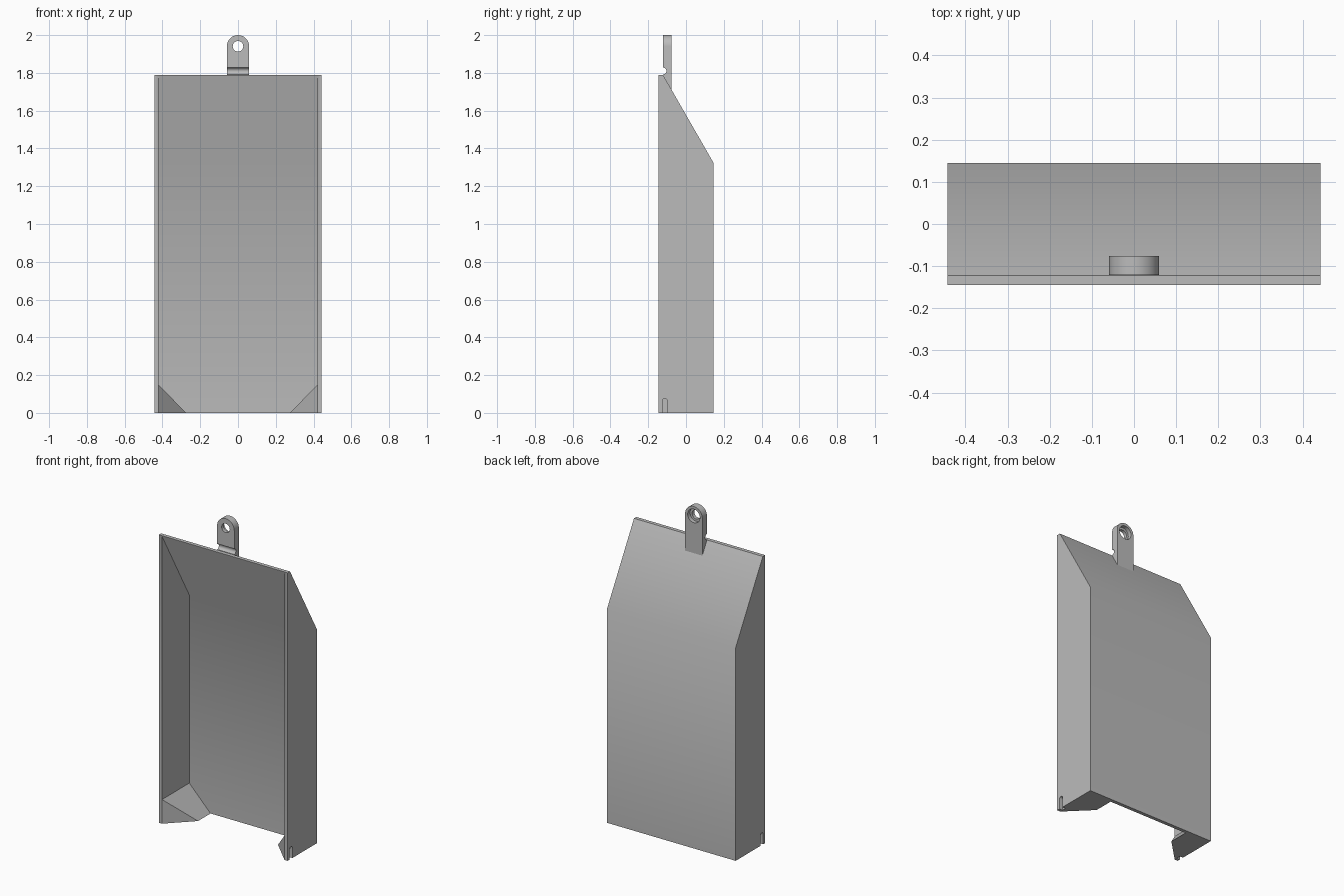
import bpy, bmesh, math
from mathutils import Vector

if "Cube" in bpy.data.objects:
    bpy.data.objects.remove(bpy.data.objects["Cube"])

grey = bpy.data.materials.new("plain grey")
grey.diffuse_color = (0.5, 0.5, 0.5, 1)
grey.use_nodes = True
grey.node_tree.nodes["Principled BSDF"].inputs["Base Color"].default_value = grey.diffuse_color


def make(name, bm):
    bmesh.ops.recalc_face_normals(bm, faces=bm.faces)
    mesh = bpy.data.meshes.new(name)
    bm.to_mesh(mesh)
    bm.free()
    mesh.materials.append(grey)
    obj = bpy.data.objects.new(name, mesh)
    bpy.context.collection.objects.link(obj)
    return obj


def prism(name, points, axis, a, b):
    """Extrude a flat outline along axis: 'x' takes (y, z), 'y' takes (x, z)."""
    bm = bmesh.new()
    place = (lambda p: (a, *p)) if axis == 'x' else (lambda p: (p[0], a, p[1]))
    face = bm.faces.new([bm.verts.new(place(p)) for p in points])
    moved = bmesh.ops.extrude_face_region(bm, geom=[face])["geom"]
    shift = Vector((b - a, 0, 0)) if axis == 'x' else Vector((0, b - a, 0))
    bmesh.ops.translate(bm, vec=shift, verts=[v for v in moved if isinstance(v, bmesh.types.BMVert)])
    return make(name, bm)


def arc(cx, cz, r, start, end, n):
    return [(cx + r * math.cos(math.radians(start + (end - start) * i / n)),
             cz + r * math.sin(math.radians(start + (end - start) * i / n))) for i in range(n + 1)]


def circle(cx, cz, r, n=32):
    return arc(cx, cz, r, 0, 360, n)[:-1]


def cut(obj, *cutters):
    for c in cutters:
        m = obj.modifiers.new("cut", 'BOOLEAN')
        m.operation, m.solver, m.object = 'DIFFERENCE', 'EXACT', c
    dg = bpy.context.evaluated_depsgraph_get()
    mesh = bpy.data.meshes.new_from_object(obj.evaluated_get(dg))
    obj.modifiers.clear()
    obj.data = mesh
    for c in cutters:
        bpy.data.objects.remove(c)


def smooth(obj):
    obj.data.shade_smooth()
    obj.data.set_sharp_from_angle(angle=math.radians(35))


# Cover: sloped-top shell, open at the front and bottom, with a slot in each side
W, D, T = 0.443, 0.145, 0.022
cover = prism("cover", [(-D, 0), (D, 0), (D, 1.325), (-0.122, 1.79), (-D, 1.79)], 'x', -W, W)
hollow = prism("hollow", [(-0.2, -0.1), (D - T, -0.1), (D - T, 1.319), (-0.2, 1.882)], 'x', -W + T, W - T)
slot = prism("slot", [(-0.125, -0.05), (-0.099, -0.05)] + arc(-0.112, 0.063, 0.013, 0, 180, 12), 'x', -1, 1)
cut(cover, hollow, slot)
smooth(cover)

# Solid corner gussets at the lower corners
for side, label in ((-1, "left"), (1, "right")):
    bm = bmesh.new()
    xo, xi, yb = side * (W - T), side * 0.275, D - T
    for co in ((xo, -D, 0.15), (xo, yb, 0.15), (xo, -D, 0), (xo, yb, 0), (xi, yb, 0), (xi, 0, 0)):
        bm.verts.new(co)
    bmesh.ops.convex_hull(bm, input=bm.verts)
    bmesh.ops.dissolve_limit(bm, angle_limit=0.01, verts=bm.verts, edges=bm.edges)
    make(label + "_gusset", bm)

# Hanging tab: rounded top, counterbored hole, grooved front, foot cut to the slope
tab = prism("hanging_tab", [(-0.059, 1.6), (0.059, 1.6)] + arc(0, 1.941, 0.059, 0, 180, 24), 'y', -0.121, -0.076)
hole = prism("hole", circle(0, 1.941, 0.028), 'y', -0.3, 0.1)
recess = prism("recess", circle(0, 1.941, 0.042), 'y', -0.1, 0.1)
groove = prism("groove", circle(-0.122, 1.81, 0.018, 24), 'x', -0.2, 0.2)
foot = prism("foot", [(-0.3, 1.4), (0.1, 1.4), (0.1, 1.39), (-0.3, 2.087)], 'x', -0.2, 0.2)
cut(tab, hole, recess, groove, foot)
smooth(tab)
